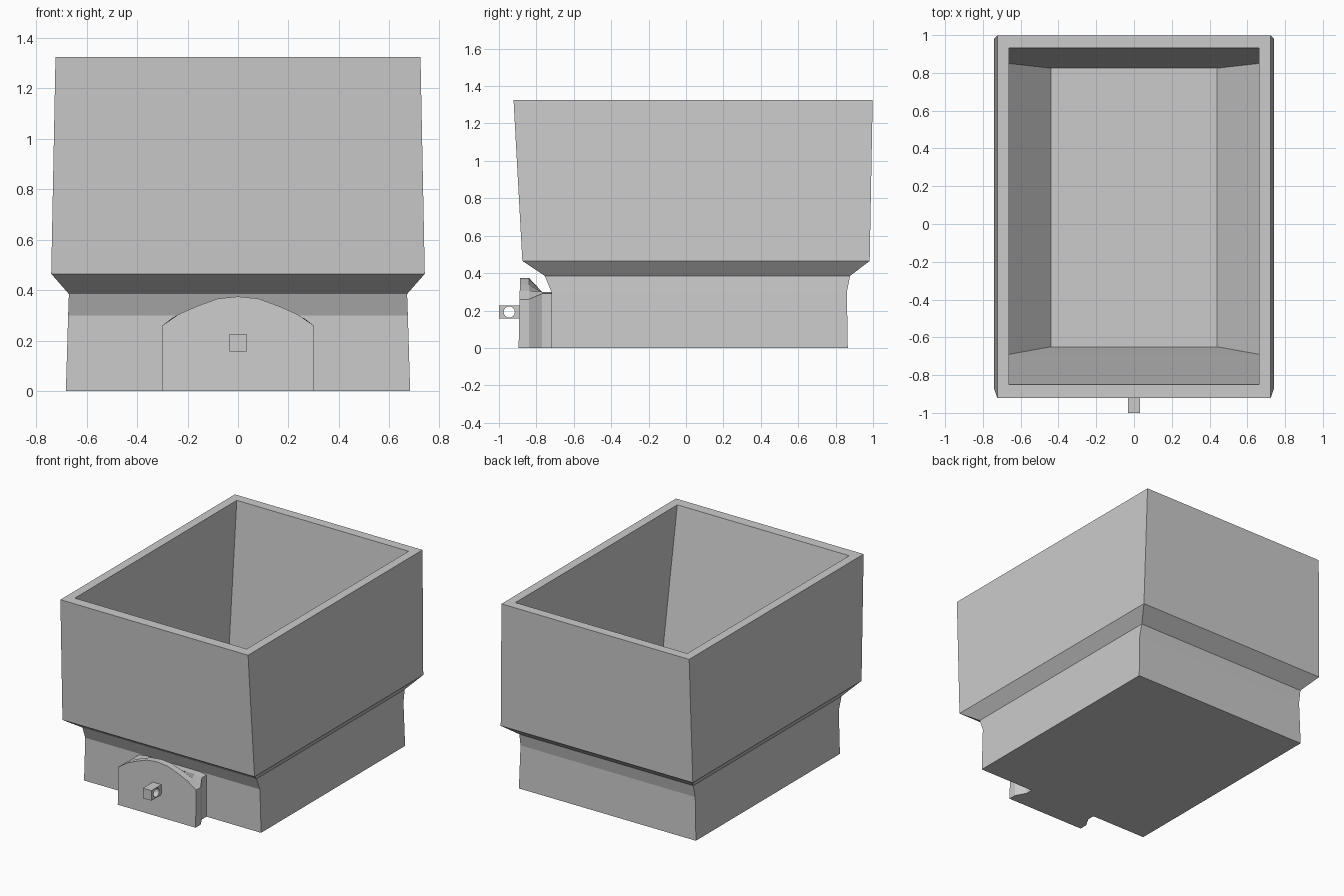
import bpy, bmesh, math

if "Cube" in bpy.data.objects:
    bpy.data.objects.remove(bpy.data.objects["Cube"])


def loft(name, rings, closed=False):
    """Skin equal-length rings; cap both ends, or join last ring to first."""
    bm = bmesh.new()
    vs = [[bm.verts.new(p) for p in ring] for ring in rings]
    n = len(vs[0])
    pairs = list(zip(vs, vs[1:]))
    if closed:
        pairs.append((vs[-1], vs[0]))
    else:
        bm.faces.new(vs[0])
        bm.faces.new(vs[-1])
    for a, b in pairs:
        for i in range(n):
            j = (i + 1) % n
            bm.faces.new((a[i], a[j], b[j], b[i]))
    bmesh.ops.recalc_face_normals(bm, faces=bm.faces)
    mesh = bpy.data.meshes.new(name)
    bm.to_mesh(mesh)
    bm.free()
    obj = bpy.data.objects.new(name, mesh)
    bpy.context.collection.objects.link(obj)
    return obj


def rect(hx, y0, y1, z):
    return [(-hx, y0, z), (hx, y0, z), (hx, y1, z), (-hx, y1, z)]


# Open tub: outer shell up to the rim, then down the inside to the floor
loft("tub", [rect(*r) for r in [
    (0.682, -0.72, 0.865, 0.0),
    (0.673, -0.72, 0.86, 0.30),
    (0.67, -0.755, 0.877, 0.385),
    (0.74, -0.875, 0.982, 0.465),
    (0.723, -0.922, 0.998, 1.325),
    (0.662, -0.85, 0.932, 1.325),
    (0.662, -0.69, 0.85, 0.365),
    (0.44, -0.65, 0.825, 0.10),
]])

# Arched front plate tapering back into a flat-topped neck
half = [(0.30, 0.0), (0.30, 0.26), (0.235, 0.305), (0.16, 0.338), (0.08, 0.367)]
arch = half + [(0.0, 0.375)] + [(-x, z) for x, z in reversed(half)]


def neck(y):
    return [(x * 0.87, y, z if z == 0 else 0.30 if abs(x) < 0.3 else 0.29)
            for x, z in arch]


loft("front_plate", [
    [(x, -0.895 + 0.02 * z, z) for x, z in arch],
    [(x, -0.84, z) for x, z in arch],
    neck(-0.77),
    neck(-0.70),
])

# Coupling eye with a hole running side to side
N = 16


def eye_ring(x, outer):
    pts = []
    for i in range(N):
        c, s = math.cos(math.tau * i / N), math.sin(math.tau * i / N)
        if outer:
            m = max(abs(c), abs(s))
            pts.append((x, -0.943 + 0.057 * c / m, 0.192 + 0.035 * s / m))
        else:
            pts.append((x, -0.945 + 0.03 * c, 0.192 + 0.03 * s))
    return pts


W = 0.033
loft("coupling_eye", [eye_ring(-W, False), eye_ring(-W, True),
                      eye_ring(W, True), eye_ring(W, False)], closed=True)
